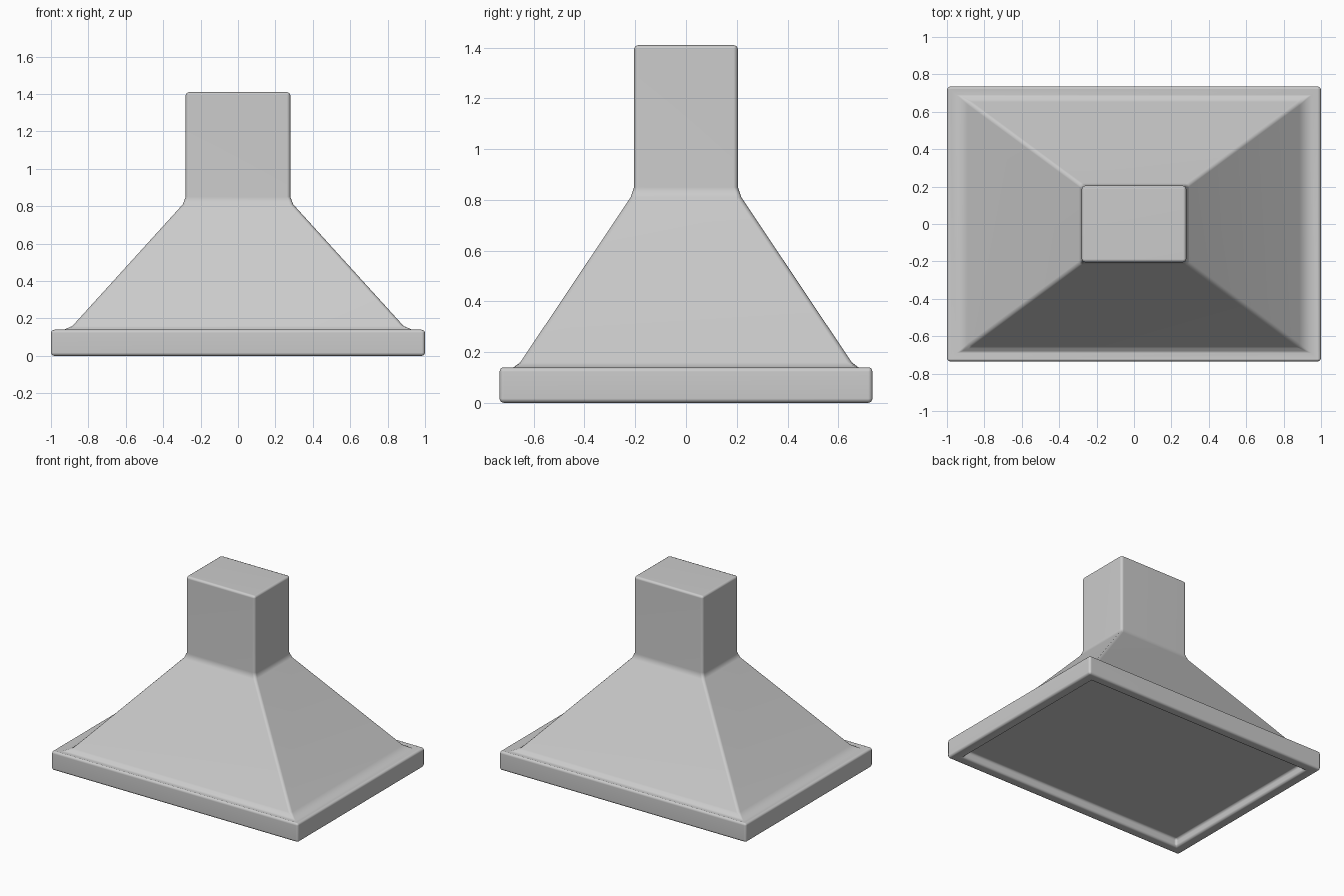
import bpy, bmesh

cube = bpy.data.objects.get("Cube")
if cube:
    bpy.data.objects.remove(cube, do_unlink=True)

# Brushed grey metal
metal = bpy.data.materials.new("light_grey_metal")
metal.use_nodes = True
grey = (0.6, 0.6, 0.6, 1)
metal.diffuse_color = grey
metal.node_tree.nodes["Principled BSDF"].inputs["Base Color"].default_value = grey


def loft(name, rings):
    """Skin a stack of rectangles (half x, half y, z) and cap both ends."""
    bm = bmesh.new()
    loops = [[bm.verts.new((sx * x, sy * y, z))
              for sx, sy in ((-1, -1), (1, -1), (1, 1), (-1, 1))]
             for x, y, z in rings]
    for low, high in zip(loops, loops[1:]):
        for i in range(4):
            j = (i + 1) % 4
            bm.faces.new((low[i], low[j], high[j], high[i]))
    bm.faces.new(loops[0][::-1])
    bm.faces.new(loops[-1])
    bmesh.ops.recalc_face_normals(bm, faces=bm.faces)
    mesh = bpy.data.meshes.new(name)
    bm.to_mesh(mesh)
    bm.free()
    mesh.materials.append(metal)
    mesh.shade_smooth()
    obj = bpy.data.objects.new(name, mesh)
    bpy.context.collection.objects.link(obj)
    # Softly rounded sheet-metal edges
    bevel = obj.modifiers.new("rounded_edges", 'BEVEL')
    bevel.width = 0.017
    bevel.segments = 2
    bevel.limit_method = 'ANGLE'
    bevel.angle_limit = 0.55
    obj.modifiers.new("flat_panels", 'WEIGHTED_NORMAL').keep_sharp = True
    return obj


# Hood shell: recessed filter panel, rim, sloping canopy and chimney
loft("extractor_hood", [
    (0.92, 0.66, 0.06),     # filter panel
    (0.92, 0.66, 0.0),      # inner lip
    (1.0, 0.735, 0.0),      # rim
    (1.0, 0.735, 0.14),
    (0.92, 0.68, 0.14),     # canopy foot
    (0.885, 0.653, 0.16),
    (0.295, 0.218, 0.81),   # canopy neck
    (0.28, 0.205, 0.85),
    (0.28, 0.205, 1.41),    # chimney top
])
